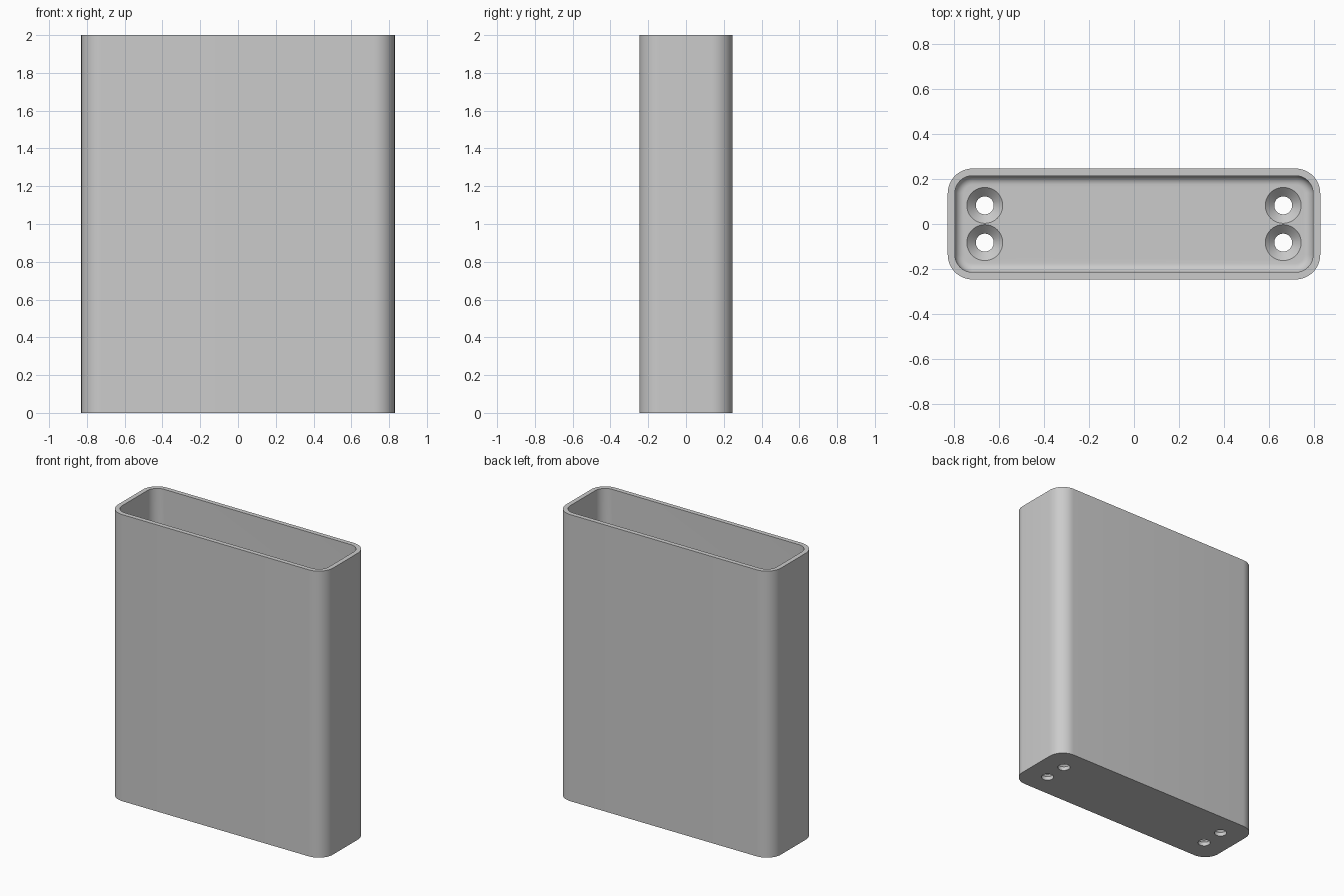
import bpy, bmesh, math

default = bpy.data.objects.get("Cube")
if default:
    bpy.data.objects.remove(default, do_unlink=True)

HALF_X, HALF_Y, HEIGHT = 0.83, 0.247, 2.0
RADIUS, WALL, FLOOR, FILLET = 0.11, 0.032, 0.067, 0.04

grey = bpy.data.materials.new("plain grey")
grey.use_nodes = True
grey.diffuse_color = (0.6, 0.6, 0.6, 1)
grey.node_tree.nodes["Principled BSDF"].inputs["Base Color"].default_value = (0.6, 0.6, 0.6, 1)


def rounded_ring(inset, z, steps=12):
    """Rounded rectangle outline, pulled inwards by inset."""
    r = RADIUS - inset
    points = []
    for quarter, (sx, sy) in enumerate([(1, 1), (-1, 1), (-1, -1), (1, -1)]):
        for i in range(steps + 1):
            a = (quarter + i / steps) * math.pi / 2
            points.append((sx * (HALF_X - RADIUS) + r * math.cos(a),
                           sy * (HALF_Y - RADIUS) + r * math.sin(a), z))
    return points


def circle(x, y, r, z, n=48):
    return [(x + r * math.cos(2 * math.pi * i / n),
             y + r * math.sin(2 * math.pi * i / n), z) for i in range(n)]


def loft(name, rings):
    """Closed solid skinned through successive rings."""
    bm = bmesh.new()
    loops = [[bm.verts.new(p) for p in ring] for ring in rings]
    for a, b in zip(loops, loops[1:]):
        for i in range(len(a)):
            j = (i + 1) % len(a)
            bm.faces.new((a[i], a[j], b[j], b[i]))
    bm.faces.new(loops[0][::-1])
    bm.faces.new(loops[-1])
    bmesh.ops.recalc_face_normals(bm, faces=bm.faces)
    mesh = bpy.data.meshes.new(name)
    bm.to_mesh(mesh)
    bm.free()
    mesh.materials.append(grey)
    obj = bpy.data.objects.new(name, mesh)
    bpy.context.scene.collection.objects.link(obj)
    return obj


# Open box: outer wall, rim, inner wall, filleted floor edge
rings = [rounded_ring(0, 0), rounded_ring(0, HEIGHT), rounded_ring(WALL, HEIGHT)]
for k in range(9):
    a = k / 8 * math.pi / 2
    rings.append(rounded_ring(WALL + FILLET * (1 - math.cos(a)),
                              FLOOR + FILLET * (1 - math.sin(a))))
box = loft("open_box", rings)

# Countersunk screw holes through the floor
cutters = []
for x in (-0.665, 0.665):
    for y in (-0.083, 0.083):
        cutter = loft("screw_hole_cutter", [
            circle(x, y, 0.04, -0.05), circle(x, y, 0.04, FLOOR - 0.04),
            circle(x, y, 0.08, FLOOR), circle(x, y, 0.08, FLOOR + 0.02)])
        cutter.hide_render = True
        cutters.append(cutter)
        cut = box.modifiers.new("screw_hole", 'BOOLEAN')
        cut.operation = 'DIFFERENCE'
        cut.solver = 'EXACT'
        cut.object = cutter

# Bake the holes and drop the cutters
bpy.context.view_layer.update()
evaluated = box.evaluated_get(bpy.context.evaluated_depsgraph_get())
box.data = bpy.data.meshes.new_from_object(evaluated)
box.modifiers.clear()
for cutter in cutters:
    bpy.data.objects.remove(cutter, do_unlink=True)

bpy.ops.object.select_all(action='DESELECT')
box.select_set(True)
bpy.context.view_layer.objects.active = box
bpy.ops.object.shade_smooth_by_angle(angle=math.radians(30))
